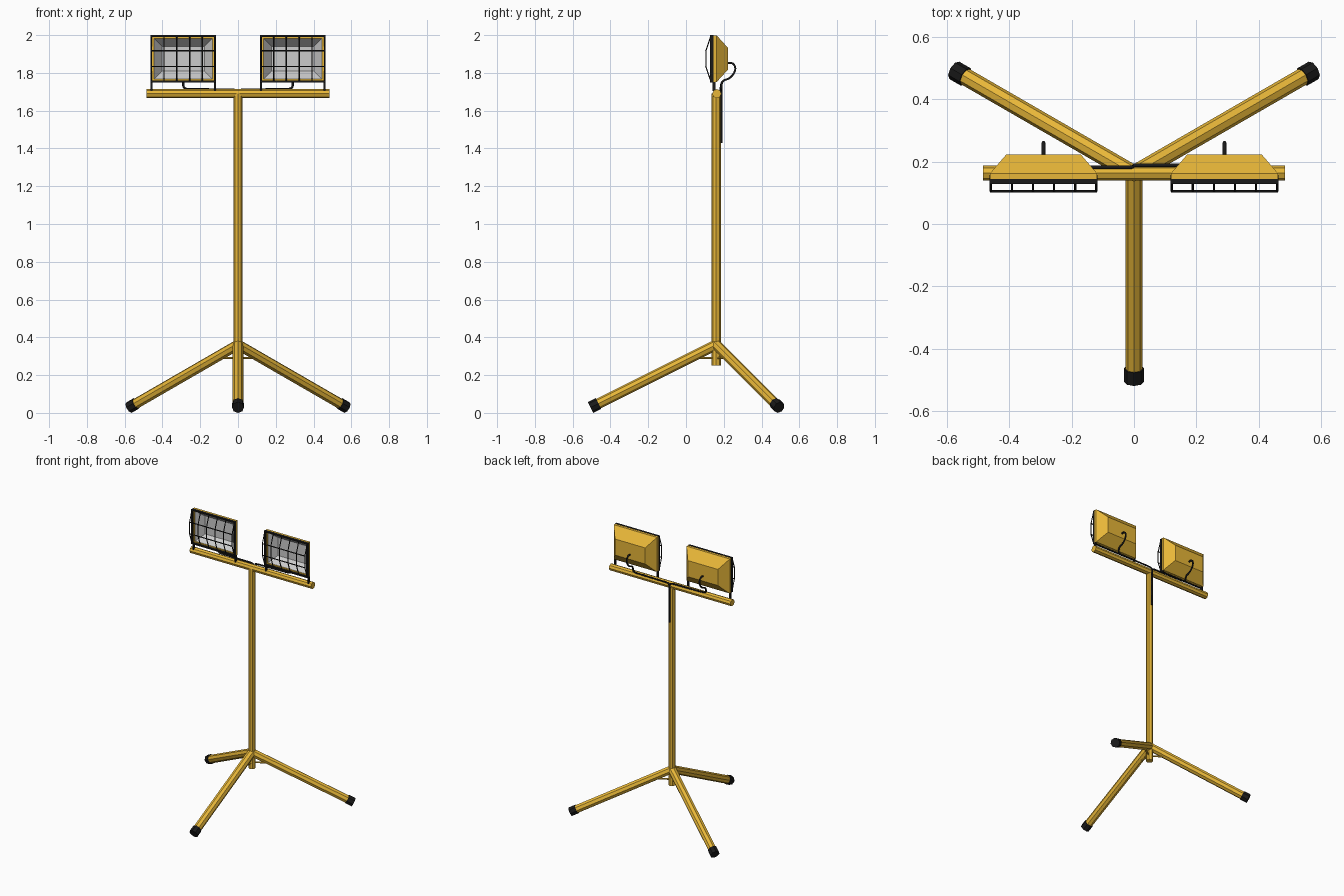
import bpy, bmesh, math
from mathutils import Vector

if "Cube" in bpy.data.objects:
    bpy.data.objects.remove(bpy.data.objects["Cube"])

PY = 0.16   # y of the pole axis


def material(name, col):
    m = bpy.data.materials.new(name)
    m.diffuse_color = (*col, 1)
    m.use_nodes = True
    m.node_tree.nodes["Principled BSDF"].inputs["Base Color"].default_value = m.diffuse_color
    return m


YELLOW = material("yellow_paint", (0.80, 0.47, 0.04))
BLACK = material("black_rubber", (0.01, 0.01, 0.01))


def finish(name, bm, mat):
    bmesh.ops.recalc_face_normals(bm, faces=bm.faces)
    me = bpy.data.meshes.new(name)
    bm.to_mesh(me)
    bm.free()
    if mat:
        me.materials.append(mat)
    ob = bpy.data.objects.new(name, me)
    bpy.context.collection.objects.link(ob)
    return ob


def rod(name, a, b, r, mat, sides=8):
    a, b = Vector(a), Vector(b)
    bm = bmesh.new()
    bmesh.ops.create_cone(bm, cap_ends=True, segments=sides, radius1=r, radius2=r,
                          depth=(b - a).length)
    ob = finish(name, bm, mat)
    ob.location = (a + b) / 2
    ob.rotation_euler = (b - a).to_track_quat('Z', 'Y').to_euler()
    return ob


def box(name, centre, size, mat):
    bm = bmesh.new()
    bmesh.ops.create_cube(bm, size=1)
    bmesh.ops.scale(bm, vec=size, verts=bm.verts)
    bmesh.ops.translate(bm, vec=centre, verts=bm.verts)
    return finish(name, bm, mat)


def loft(name, cx, cz, rings, mat, cap_last=False, loop=False):
    """Join rectangles given as (half width, half height, y)."""
    bm = bmesh.new()
    rows = [[bm.verts.new((cx + sx * w, y, cz + sz * h))
             for sx, sz in ((-1, -1), (1, -1), (1, 1), (-1, 1))] for w, h, y in rings]
    pairs = list(zip(rows, rows[1:])) + ([(rows[-1], rows[0])] if loop else [])
    for p, q in pairs:
        for i in range(4):
            j = (i + 1) % 4
            bm.faces.new((p[i], p[j], q[j], q[i]))
    if cap_last:
        bm.faces.new(rows[-1])
    return finish(name, bm, mat)


def wires(name, paths, r, mat, smooth=False):
    cu = bpy.data.curves.new(name, 'CURVE')
    cu.dimensions = '3D'
    cu.bevel_depth = r
    cu.bevel_resolution = 1
    cu.use_fill_caps = True
    cu.resolution_u = 4
    for pts in paths:
        sp = cu.splines.new('NURBS' if smooth else 'POLY')
        sp.points.add(len(pts) - 1)
        for p, co in zip(sp.points, pts):
            p.co = (*co, 1)
        if smooth:
            sp.order_u = 3
            sp.use_endpoint_u = True
    cu.materials.append(mat)
    ob = bpy.data.objects.new(name, cu)
    bpy.context.collection.objects.link(ob)
    bpy.ops.object.select_all(action='DESELECT')
    ob.select_set(True)
    bpy.context.view_layer.objects.active = ob
    bpy.ops.object.convert(target='MESH')
    return ob


# Pole and crossbar
rod("pole", (0, PY, 0.25), (0, PY, 1.69), 0.024, YELLOW)
rod("crossbar", (-0.484, PY + 0.003, 1.69), (0.484, PY + 0.003, 1.69), 0.024, YELLOW)

# Tripod legs, rubber feet and thin braces
for i, ang in enumerate((-90, 30, 150)):
    d = Vector((math.cos(math.radians(ang)), math.sin(math.radians(ang)), 0))

    def at(r):
        return Vector((0, PY, 0.361 - 0.5 * r)) + d * r

    rod(f"leg_{i + 1}", at(0), at(0.65), 0.028, YELLOW)
    rod(f"foot_{i + 1}", at(0.623), at(0.665), 0.032, BLACK)
    base = Vector((0, PY, 0.29))
    rod(f"brace_{i + 1}", base, base + d * 0.14, 0.006, YELLOW, 6)

# Floodlights
CZ = 1.875
for side, s in (("left", -1), ("right", 1)):
    cx = s * 0.29
    # housing shell and grey reflector bowl
    loft(side + "_lamp_housing", cx, CZ,
         [(0.155, 0.108, 0.150), (0.155, 0.108, 0.143), (0.172, 0.124, 0.143),
          (0.172, 0.124, 0.162), (0.12, 0.058, 0.222)], YELLOW, cap_last=True)
    loft(side + "_lamp_reflector", cx, CZ,
         [(0.156, 0.109, 0.147), (0.112, 0.065, 0.200)], None, cap_last=True)
    # black front frame
    loft(side + "_lamp_frame", cx, CZ,
         [(0.173, 0.125, 0.128), (0.173, 0.125, 0.145),
          (0.164, 0.116, 0.145), (0.164, 0.116, 0.128)], BLACK, loop=True)
    # wire guard
    guard = []
    for k in range(6):
        x = cx - 0.169 + 0.338 * k / 5
        guard.append([(x, 0.132, CZ - 0.120), (x, 0.105, CZ - 0.042),
                      (x, 0.105, CZ + 0.042), (x, 0.132, CZ + 0.120)])
    for z in (CZ - 0.042, CZ + 0.042):
        guard.append([(cx - 0.172, 0.105, z), (cx + 0.172, 0.105, z)])
    wires(side + "_lamp_guard", guard, 0.0035, BLACK)
    # mounting posts
    for n, e in (("a", -1), ("b", 1)):
        box(f"{side}_lamp_post_{n}", (cx + e * 0.168, 0.149, 1.728), (0.009, 0.016, 0.05), BLACK)
    # cable from the back of the lamp to the pole
    cy = 0.182 if s < 0 else 0.188
    wires(side + "_cable",
          [[(cx, 0.215, 1.85), (cx, 0.245, 1.86), (cx, 0.268, 1.82), (cx, 0.235, 1.77),
            (cx, 0.19, 1.76), (cx, cy, 1.715), (cx - s * 0.05, cy, 1.714),
            (s * 0.10, cy, 1.712), (s * 0.02, cy, 1.712), (0, cy, 1.705),
            (0, cy, 1.66), (0, cy, 1.43)]], 0.006, BLACK, smooth=True)
